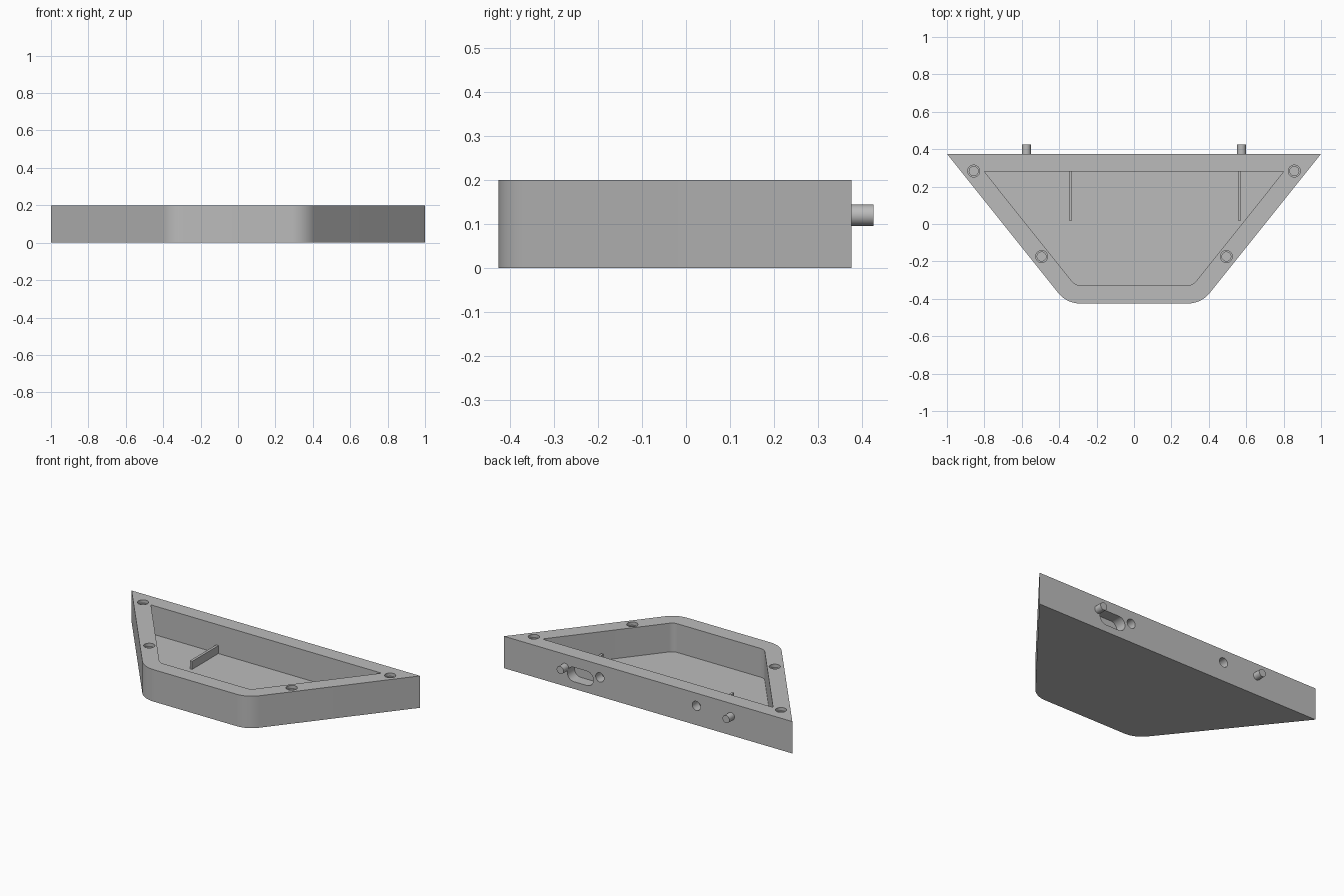
import bpy
import bmesh
import math
from mathutils import Vector

if "Cube" in bpy.data.objects:
    bpy.data.objects.remove(bpy.data.objects["Cube"], do_unlink=True)

grey = bpy.data.materials.new("plain grey")
grey.use_nodes = True
grey.diffuse_color = (0.5, 0.5, 0.5, 1)
grey.node_tree.nodes["Principled BSDF"].inputs["Base Color"].default_value = (0.5, 0.5, 0.5, 1)

HEIGHT, FLOOR, BACK = 0.2, 0.02, 0.375
SIDES = (-1, 1)


def prism(name, outline, low, high, along_y=False):
    """Extrude an outline along z, or an (x, z) outline along y."""
    bm = bmesh.new()
    place = (lambda p: (p[0], low, p[1])) if along_y else (lambda p: (p[0], p[1], low))
    face = bm.faces.new([bm.verts.new(place(p)) for p in outline])
    grown = bmesh.ops.extrude_face_region(bm, geom=[face])["geom"]
    step = Vector((0, high - low, 0)) if along_y else Vector((0, 0, high - low))
    bmesh.ops.translate(bm, vec=step, verts=[g for g in grown if isinstance(g, bmesh.types.BMVert)])
    bmesh.ops.recalc_face_normals(bm, faces=bm.faces)
    mesh = bpy.data.meshes.new(name)
    bm.to_mesh(mesh)
    bm.free()
    mesh.materials.append(grey)
    obj = bpy.data.objects.new(name, mesh)
    bpy.context.collection.objects.link(obj)
    return obj


def arc(cx, cy, r, start, end, steps):
    angles = [math.radians(start + (end - start) * i / steps) for i in range(steps + 1)]
    return [(cx + r * math.cos(a), cy + r * math.sin(a)) for a in angles]


def circle(cx, cy, r):
    return arc(cx, cy, r, 0, 360, 32)[:-1]


def trapezoid(half_back, back, half_front, front, radius):
    """Tapered outline with rounded front corners."""
    turn = math.degrees(math.atan2(back - front, half_back - half_front))
    cx = half_front - radius * math.tan(math.radians(turn / 2))
    right = arc(cx, front + radius, radius, -90, -90 + turn, 12)
    return right + [(half_back, back), (-half_back, back)] + [(-x, y) for x, y in reversed(right)]


def shade(obj):
    bpy.ops.object.select_all(action="DESELECT")
    obj.select_set(True)
    bpy.context.view_layer.objects.active = obj
    bpy.ops.object.shade_smooth_by_angle(angle=math.radians(30))


# Tray body and the cavity inside it
body = prism("tray_body", trapezoid(1, BACK, 0.36, -0.425, 0.15), 0, HEIGHT)
cutters = [prism("cavity_cutter", trapezoid(0.8, 0.28, 0.315, -0.327, 0.053), FLOOR, 0.3)]

# Stepped screw holes in the rim, and round sockets in the back wall
for s in SIDES:
    for x, y in ((0.857, 0.283), (0.494, -0.174)):
        cutters.append(prism("screw_cutter", circle(s * x, y, 0.024), 0.08, 0.3))
        cutters.append(prism("screw_step_cutter", circle(s * x, y, 0.032), 0.18, 0.3))
    cutters.append(prism("socket_cutter", circle(s * 0.335, 0.12, 0.029), BACK - 0.06, 0.5, True))

# Rounded slot in the back wall
slot = arc(0.515, 0.09, 0.045, -90, 90, 16) + arc(0.425, 0.09, 0.045, 90, 270, 16)
cutters.append(prism("slot_cutter", slot, BACK - 0.07, 0.5, True))

for cutter in cutters:
    cutter.hide_render = True
    cut = body.modifiers.new(cutter.name, "BOOLEAN")
    cut.operation = "DIFFERENCE"
    cut.solver = "EXACT"
    cut.object = cutter

# Bake the cuts and drop the helpers
bpy.context.view_layer.update()
baked = bpy.data.meshes.new_from_object(body.evaluated_get(bpy.context.evaluated_depsgraph_get()))
body.modifiers.clear()
body.data = baked
for cutter in cutters:
    bpy.data.objects.remove(cutter, do_unlink=True)
shade(body)

# Locating pegs on the back
for s, side in zip(SIDES, ("right", "left")):
    shade(prism(side + "_peg", circle(s * 0.575, 0.12, 0.024), BACK - 0.005, 0.425, True))

# Low ribs on the cavity floor
for x, side in ((-0.34, "right"), (0.565, "left")):
    outline = [(x - 0.008, 0.02), (x + 0.008, 0.02), (x + 0.008, 0.283), (x - 0.008, 0.283)]
    prism(side + "_rib", outline, FLOOR - 0.005, 0.07)
